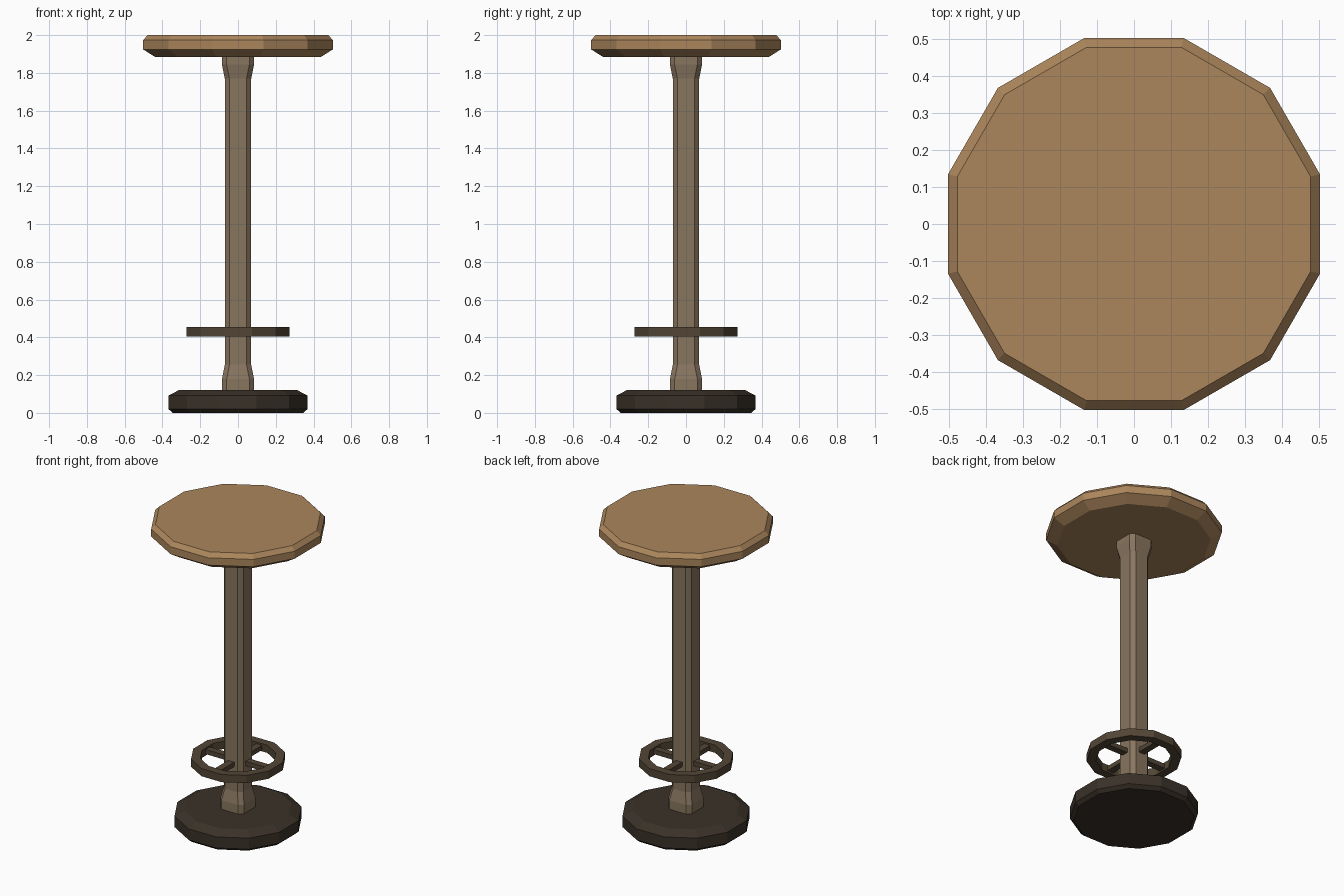
import bpy, bmesh
from math import cos, sin, pi

if "Cube" in bpy.data.objects:
    bpy.data.objects.remove(bpy.data.objects["Cube"], do_unlink=True)


def material(name, r, g, b):
    m = bpy.data.materials.new(name)
    m.use_nodes = True
    m.diffuse_color = (r, g, b, 1)
    m.node_tree.nodes["Principled BSDF"].inputs["Base Color"].default_value = (r, g, b, 1)
    return m


seat_wood = material("tan wood", 0.41, 0.238, 0.107)
post_wood = material("grey brown wood", 0.25, 0.18, 0.115)
rest_wood = material("dark brown wood", 0.085, 0.06, 0.036)
base_wood = material("blackened wood", 0.042, 0.031, 0.021)


def dodecagon(apothem, z):
    r = apothem / cos(pi / 12)
    return [(r * cos((k + 0.5) * pi / 6), r * sin((k + 0.5) * pi / 6), z) for k in range(12)]


def chamfered_square(half, flat, z):
    corner = [(half, -flat), (half, flat)]
    points = []
    for _ in range(4):
        points += [(x, y, z) for x, y in corner]
        corner = [(-y, x) for x, y in corner]
    return points


def loft(name, sections, mat, closed=False):
    """Bridge stacked sections; cap the ends, or join last to first."""
    bm = bmesh.new()
    rings = [[bm.verts.new(p) for p in s] for s in sections]
    pairs = list(zip(rings, rings[1:]))
    if closed:
        pairs.append((rings[-1], rings[0]))
    else:
        bm.faces.new(rings[0][::-1])
        bm.faces.new(rings[-1])
    for low, high in pairs:
        n = len(low)
        for i in range(n):
            j = (i + 1) % n
            bm.faces.new((low[i], low[j], high[j], high[i]))
    bmesh.ops.recalc_face_normals(bm, faces=bm.faces)
    mesh = bpy.data.meshes.new(name)
    bm.to_mesh(mesh)
    bm.free()
    mesh.materials.append(mat)
    obj = bpy.data.objects.new(name, mesh)
    bpy.context.collection.objects.link(obj)
    return obj


# Bevelled foot and seat
loft("base", [dodecagon(a, z) for a, z in
              [(0.345, 0), (0.368, 0.02), (0.368, 0.092), (0.31, 0.122)]], base_wood)
loft("seat", [dodecagon(a, z) for a, z in
              [(0.44, 1.885), (0.503, 1.925), (0.503, 1.973), (0.478, 2.0)]], seat_wood)

# Post with flared ends
loft("post", [chamfered_square(h, f, z) for h, f, z in
              [(0.085, 0.06, 0.115), (0.085, 0.06, 0.18), (0.07, 0.045, 0.255),
               (0.07, 0.045, 1.77), (0.085, 0.06, 1.845), (0.085, 0.06, 1.89)]], post_wood)

# Foot rest: hoop and four spokes
loft("foot_ring", [dodecagon(a, z) for a, z in
                   [(0.272, 0.405), (0.272, 0.455), (0.218, 0.455), (0.218, 0.405)]],
     rest_wood, closed=True)
w = 0.022
for k, side in enumerate(("left", "back", "right", "front")):
    spoke = loft(side + "_spoke",
                 [[(x, -w, 0.415), (x, w, 0.415), (x, w, 0.445), (x, -w, 0.445)]
                  for x in (0.05, 0.235)], rest_wood)
    spoke.rotation_euler.z = k * pi / 2
